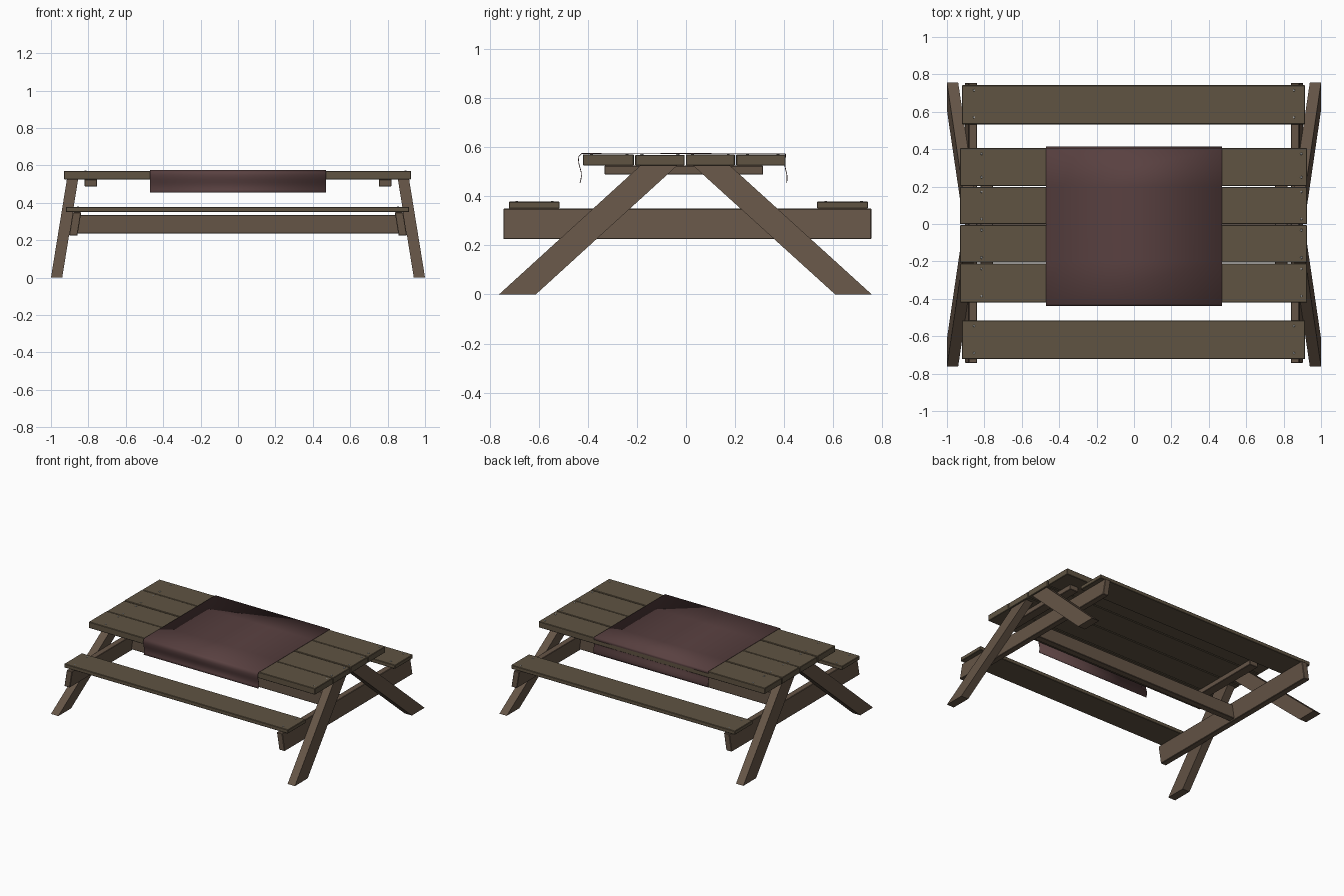
import bpy, bmesh, math

if "Cube" in bpy.data.objects:
    bpy.data.objects.remove(bpy.data.objects["Cube"])


def material(name, color):
    m = bpy.data.materials.new(name)
    m.diffuse_color = (*color, 1)
    m.use_nodes = True
    m.node_tree.nodes["Principled BSDF"].inputs["Base Color"].default_value = m.diffuse_color
    return m


plank_mat = material("plank_wood", (0.115, 0.088, 0.055))
frame_mat = material("frame_wood", (0.13, 0.09, 0.062))
cloth_mat = material("cloth", (0.10, 0.052, 0.052))
metal_mat = material("metal", (0.35, 0.35, 0.35))


def finish(name, bm, mat, bevel=0.0):
    bmesh.ops.recalc_face_normals(bm, faces=bm.faces)
    me = bpy.data.meshes.new(name)
    bm.to_mesh(me)
    bm.free()
    me.materials.append(mat)
    ob = bpy.data.objects.new(name, me)
    bpy.context.collection.objects.link(ob)
    if bevel:
        b = ob.modifiers.new("bevel", "BEVEL")
        b.width, b.segments = bevel, 1
    return ob


def prism(name, profile, x_inner, x_outer, mat, bevel=0.0):
    """Extrude a (y, z) profile along x; x limits are functions of z."""
    bm = bmesh.new()
    a = [bm.verts.new((x_inner(z), y, z)) for y, z in profile]
    b = [bm.verts.new((x_outer(z), y, z)) for y, z in profile]
    bm.faces.new(a)
    bm.faces.new(b)
    n = len(a)
    for i in range(n):
        j = (i + 1) % n
        bm.faces.new((a[i], a[j], b[j], b[i]))
    return finish(name, bm, mat, bevel)


def board(name, x0, x1, y0, y1, z0, z1, mat, bevel=0.003):
    rect = [(y0, z0), (y1, z0), (y1, z1), (y0, z1)]
    return prism(name, rect, lambda z: x0, lambda z: x1, mat, bevel)


# Tabletop planks
for i, (y0, y1, dz) in enumerate([(-0.42, -0.212, 0), (-0.207, -0.006, -0.002),
                                  (-0.001, 0.199, 0), (0.204, 0.406, -0.001)]):
    board(f"table_plank_{i + 1}", -0.93, 0.925, y0, y1, 0.525, 0.571 + dz, plank_mat)

# Bench seats
board("front_bench", -0.92, 0.915, -0.722, -0.515, 0.35, 0.378, plank_mat)
board("back_bench", -0.92, 0.915, 0.533, 0.742, 0.35, 0.378, plank_mat)

# Central stretcher between the two end frames
board("stretcher", -0.87, 0.87, -0.025, 0.025, 0.235, 0.335, frame_mat)

# End frames: splayed legs, bench beam and tabletop cleat
LEAN = 0.162
for s, side in ((-1, "left"), (1, "right")):
    def at(x):
        return lambda z: s * (x - LEAN * z)

    prism(f"{side}_front_leg", [(-0.762, 0), (-0.612, 0), (-0.036, 0.525), (-0.186, 0.525)],
          at(0.94), at(1.0), frame_mat)
    prism(f"{side}_back_leg", [(0.608, 0), (0.757, 0), (0.179, 0.525), (0.029, 0.525)],
          at(0.94), at(1.0), frame_mat)
    prism(f"{side}_bench_beam", [(-0.744, 0.225), (0.755, 0.225), (0.755, 0.35), (-0.744, 0.35)],
          at(0.895), at(0.94), frame_mat, 0.003)
    x = s * 0.787
    board(f"{side}_cleat", x - 0.034, x + 0.034, -0.332, 0.314, 0.488, 0.525, frame_mat)

# Screw heads on tabletop and benches
bm = bmesh.new()
spots = [(x, y, 0.571) for x in (-0.815, 0.895)
         for y in (-0.385, -0.24, -0.18, -0.033, 0.027, 0.172, 0.25, 0.375)]
spots += [(x, y, 0.378) for x in (-0.855, 0.855) for y in (-0.69, -0.545, 0.57, 0.715)]
for p in spots:
    r = bmesh.ops.create_cone(bm, cap_ends=True, segments=8, radius1=0.007, radius2=0.005, depth=0.004)
    bmesh.ops.translate(bm, verts=r["verts"], vec=p)
finish("screws", bm, metal_mat)

# Tablecloth: draped strip with gently curved hanging ends
path = []
for k in range(9):
    t = k / 8
    path.append((-0.432 + 0.006 * math.sin(t * 5.5), 0.455 + 0.108 * t))
path += [(-0.426, 0.574), (-0.2, 0.5735), (0.0, 0.574), (0.2, 0.5735), (0.405, 0.574)]
for k in range(9):
    t = 1 - k / 8
    path.append((0.407 + 0.005 * math.sin(t * 5.5 + 0.6), 0.455 + 0.108 * t))
bm = bmesh.new()
rows = [[bm.verts.new((x, y, z)) for x in (-0.47, 0.47)] for y, z in path]
for a, b in zip(rows, rows[1:]):
    bm.faces.new((a[0], a[1], b[1], b[0]))
cloth = finish("tablecloth", bm, cloth_mat)
sol = cloth.modifiers.new("thickness", "SOLIDIFY")
sol.thickness, sol.offset = 0.003, 0
bpy.context.view_layer.objects.active = cloth
cloth.select_set(True)
bpy.ops.object.shade_smooth_by_angle(angle=math.radians(30))
